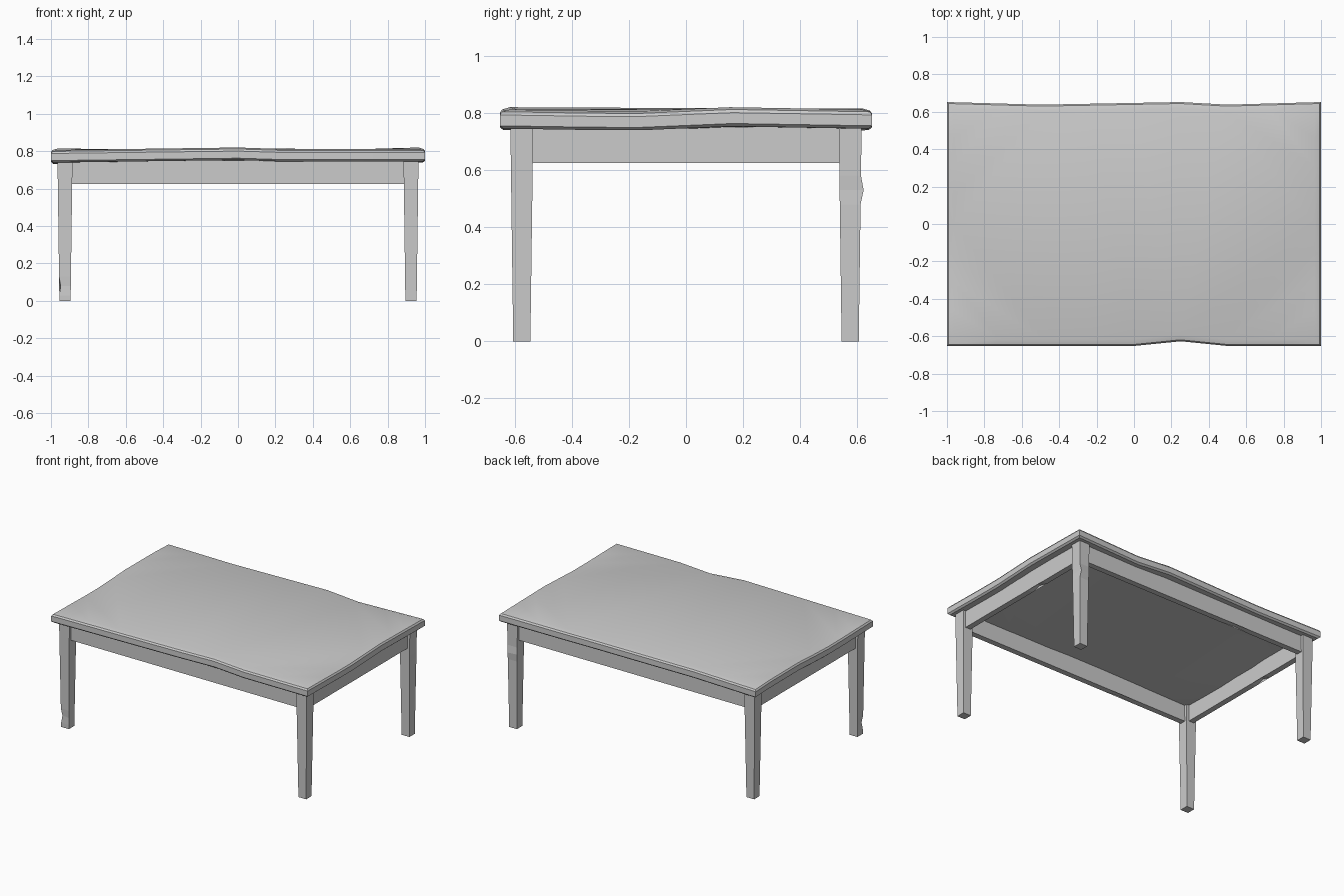
import bpy, bmesh, math

if "Cube" in bpy.data.objects:
    bpy.data.objects.remove(bpy.data.objects["Cube"])


def lerp_curve(points, t):
    for (a, va), (b, vb) in zip(points, points[1:]):
        if t <= b:
            return va + (vb - va) * (t - a) / (b - a)
    return points[-1][1]


def make(name, rings, smooth=False):
    """Loft a stack of closed rings and cap both ends."""
    bm = bmesh.new()
    loops = [[bm.verts.new(p) for p in ring] for ring in rings]
    n = len(loops[0])
    for lo, hi in zip(loops, loops[1:]):
        for i in range(n):
            j = (i + 1) % n
            bm.faces.new((lo[i], lo[j], hi[j], hi[i]))
    bm.faces.new(loops[0][::-1])
    bm.faces.new(loops[-1])
    bmesh.ops.triangulate(bm, faces=[f for f in bm.faces if len(f.verts) > 4])
    bmesh.ops.recalc_face_normals(bm, faces=bm.faces)
    mesh = bpy.data.meshes.new(name)
    bm.to_mesh(mesh)
    bm.free()
    obj = bpy.data.objects.new(name, mesh)
    bpy.context.collection.objects.link(obj)
    if smooth:
        bpy.ops.object.select_all(action='DESELECT')
        obj.select_set(True)
        bpy.context.view_layer.objects.active = obj
        bpy.ops.object.shade_smooth_by_angle(angle=math.radians(30))
    return obj


# Worn tabletop: hand-hewn waves along each edge
HX, HY = 1.0, 0.652
FRONT_Z = [(-1, -.005), (0, .008), (.25, 0), (1, 0)]
BACK_Z = [(-1, -.005), (-.25, 0), (.25, .004), (.5, -.006), (1, 0)]
SIDE_Z = [(-1, 0), (-.3, -.007), (.25, .008), (1, 0)]
FRONT_Y = [(-1, 0), (0, 0), (.25, .025), (.5, 0), (1, 0)]
BACK_Y = [(-1, 0), (-.5, -.014), (.25, 0), (.5, -.014), (1, 0)]
N = 8
steps = [-1 + 2 * i / N for i in range(N)]
outline = ([(t, -1) for t in steps] + [(1, t) for t in steps]
           + [(-t, 1) for t in steps] + [(-1, -t) for t in steps])


def top_ring(inset, z):
    ring = []
    for u, v in outline:
        x, y, dz = u * (HX - inset), v * (HY - inset), 0
        if v == -1:
            y += lerp_curve(FRONT_Y, u)
            dz = lerp_curve(FRONT_Z, u)
        elif v == 1:
            y += lerp_curve(BACK_Y, u)
            dz = lerp_curve(BACK_Z, u)
        else:
            dz = lerp_curve(SIDE_Z, v) + (-.005 if u == -1 else 0) * (1 - abs(v))
            if u == -1:
                dz += -.005 * (1 - v) / 2
        ring.append((x, y, z + dz))
    return ring


profile = [(.03, .745), (.012, .745), (0, .755), (0, .793), (.008, .804),
           (.035, .812)]
make("tabletop", [top_ring(d, z) for d, z in profile], smooth=True)

# Tapered square legs, two of them with small chips
LX, LY = .925, .575


def leg(name, sx, sy, bump_z=None, bx=0, by=0):
    rings = []
    heights = [0, .748]
    if bump_z:
        heights = [0, bump_z - .05, bump_z, bump_z + .05, .748]
    for z in heights:
        h = .03 + .01 * z / .748
        ring = [[sx * LX + a * h, sy * LY + b * h, z]
                for a, b in ((-1, -1), (1, -1), (1, 1), (-1, 1))]
        if z == bump_z:
            for p in ring:
                if p[0] * sx > LX and p[1] * sy > LY:
                    p[0] += bx
                    p[1] += by
        rings.append(ring)
    make(name, rings)


leg("front_left_leg", -1, -1, .08, .008, .005)
leg("front_right_leg", 1, -1)
leg("back_left_leg", -1, 1)
leg("back_right_leg", 1, 1, .53, -.005, .01)


# Apron boards with a nick in the lower edge
def apron(name, along_x, offset, half, nick, width, depth, thick=.04):
    prof = [(-half, .75), (-half, .625), (nick - width, .625),
            (nick, .625 + depth), (nick + width, .625), (half, .625), (half, .75)]
    rings = []
    for o in (offset - thick / 2, offset + thick / 2):
        rings.append([(a, o, z) if along_x else (o, a, z) for a, z in prof])
    make(name, rings)


apron("front_apron", True, -LY, .895, -.37, .12, .01)
apron("back_apron", True, LY, .895, -.37, .12, .01)
apron("left_apron", False, -LX, .545, .15, .07, .018)
apron("right_apron", False, LX, .545, .15, .07, .018)
